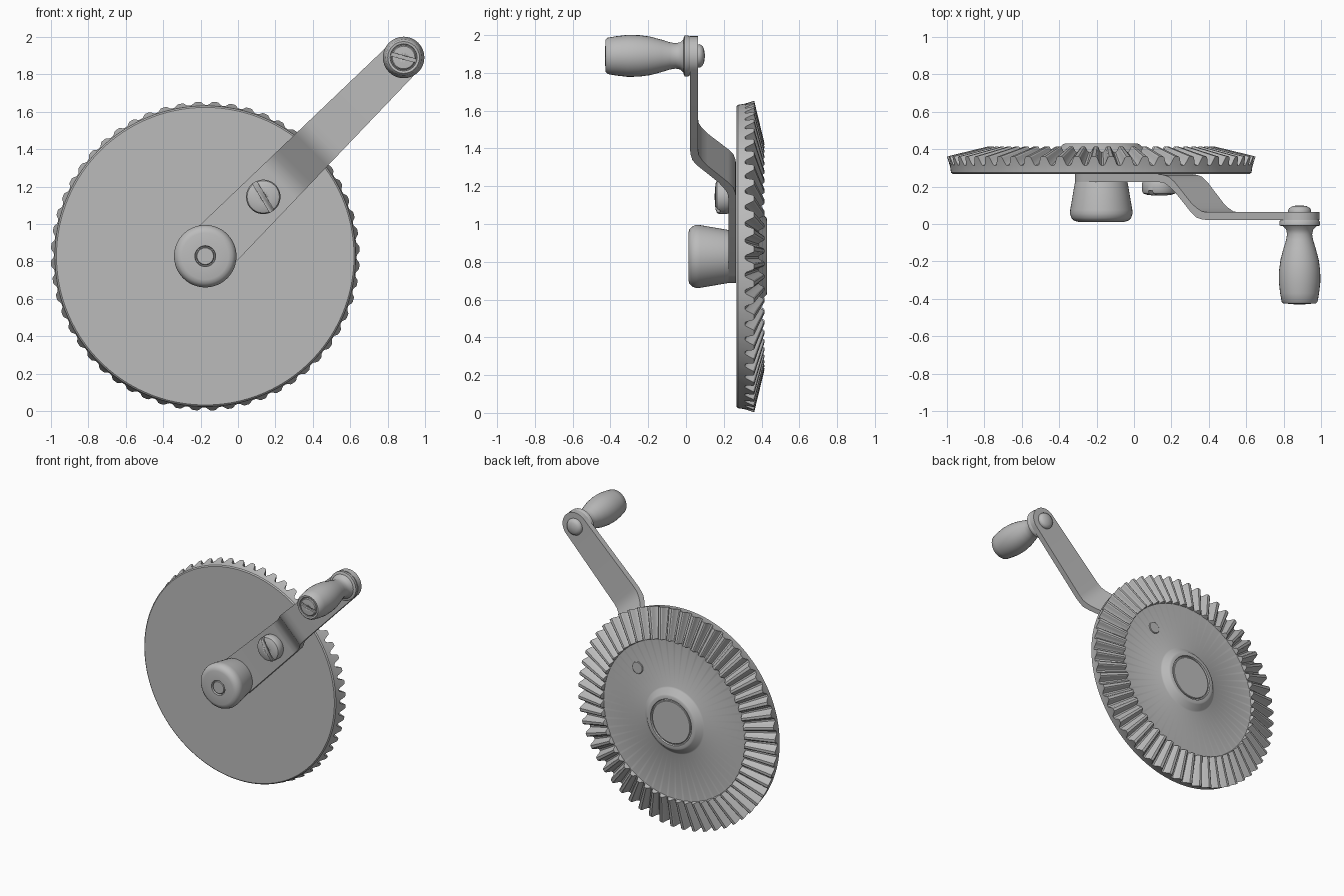
import bpy, bmesh, math
from mathutils import Vector, Matrix

if "Cube" in bpy.data.objects:
    bpy.data.objects.remove(bpy.data.objects["Cube"])

GEAR = (-0.175, 0.828)      # x, z of the gear axis
GRIP = (0.885, 1.89)        # x, z of the handle axis
BOLT = (0.135, 1.145)       # x, z of the clamping screw

metal = bpy.data.materials.new("grey metal")
metal.diffuse_color = (0.5, 0.5, 0.5, 1)
metal.use_nodes = True
metal.node_tree.nodes["Principled BSDF"].inputs["Base Color"].default_value = metal.diffuse_color


def finish(name, bm, angle=35):
    bmesh.ops.remove_doubles(bm, verts=bm.verts, dist=1e-5)
    bmesh.ops.recalc_face_normals(bm, faces=bm.faces)
    me = bpy.data.meshes.new(name)
    bm.to_mesh(me)
    bm.free()
    ob = bpy.data.objects.new(name, me)
    bpy.context.collection.objects.link(ob)
    me.materials.append(metal)
    bpy.ops.object.select_all(action='DESELECT')
    ob.select_set(True)
    bpy.context.view_layer.objects.active = ob
    bpy.ops.object.shade_smooth_by_angle(angle=math.radians(angle))
    return ob


def bridge(bm, rings):
    for a, b in zip(rings, rings[1:]):
        n = len(a)
        for i in range(n):
            j = (i + 1) % n
            bm.faces.new((a[i], a[j], b[j], b[i]))
    bm.faces.new(rings[0])
    bm.faces.new(rings[-1])


def lathe(name, centre, profile, segs=48, angle=35):
    """Spin (radius, y) points about an axis along y."""
    bm = bmesh.new()
    rings = []
    for r, y in profile:
        rings.append([bm.verts.new((centre[0] + r * math.cos(2 * math.pi * i / segs), y,
                                    centre[1] + r * math.sin(2 * math.pi * i / segs)))
                      for i in range(segs)])
    bridge(bm, rings)
    return finish(name, bm, angle)


def cut_slot(ob, centre, y, size, tilt):
    """Cut a screwdriver slot with a box turned about y."""
    bm = bmesh.new()
    bmesh.ops.create_cube(bm, size=1)
    bm.transform(Matrix.Translation((centre[0], y, centre[1]))
                 @ Matrix.Rotation(math.radians(tilt), 4, 'Y')
                 @ Matrix.Diagonal((*size, 1)))
    cutter = finish("slot_cutter", bm)
    cutter.hide_render = True
    mod = ob.modifiers.new("slot", 'BOOLEAN')
    mod.operation = 'DIFFERENCE'
    mod.solver = 'EXACT'
    mod.object = cutter
    bpy.context.view_layer.objects.active = ob
    bpy.ops.object.modifier_apply(modifier=mod.name)
    bpy.data.objects.remove(cutter, do_unlink=True)


# Bevel gear: one radial section swept round, with the tooth height varying
TEETH = 56
tooth = [(0.0, 0), (0.14, 0), (0.22, 0.15), (0.30, 0.5), (0.38, 0.88), (0.46, 1),
         (0.68, 1), (0.76, 0.88), (0.84, 0.5), (0.92, 0.15)]


def mix(a, b, t):
    return (a[0] + (b[0] - a[0]) * t, a[1] + (b[1] - a[1]) * t)


bm = bmesh.new()
columns = []
for k in range(TEETH):
    for f, t in tooth:
        a = 2 * math.pi * (k + f) / TEETH
        section = [(0.795, 0.268), (0.803, 0.275), (0.808, 0.308),
                   mix((0.809, 0.312), (0.825, 0.361), t),
                   mix((0.598, 0.384), (0.602, 0.415), t),
                   (0.595, 0.383), (0.25, 0.385), (0.24, 0.39), (0.205, 0.425),
                   (0.195, 0.43), (0.172, 0.43), (0.168, 0.42)]
        columns.append([bm.verts.new((GEAR[0] + r * math.sin(a), y, GEAR[1] + r * math.cos(a)))
                        for r, y in section])
bridge(bm, [list(ring) for ring in zip(*columns)])
finish("bevel_gear", bm, 30)

# Cranked arm: tapering strip with round ends and a double bend
U = Vector((1, 0, 1)).normalized()
V = Vector((-1, 0, 1)).normalized()
LENGTH = math.hypot(GRIP[0] - GEAR[0], GRIP[1] - GEAR[1])
R0, R1 = 0.14, 0.105
bend = [(0.56, 0.245), (0.60, 0.241), (0.64, 0.225), (0.68, 0.197), (0.80, 0.088),
        (0.84, 0.060), (0.88, 0.046), (0.92, 0.042)]
stations = []
for i in range(13):
    a = math.pi / 2 * i / 12
    stations.append((-R0 * math.cos(a), max(R0 * math.sin(a), 0.002), 0.245))
for s, y in bend:
    stations.append((s, R0 + (R1 - R0) * s / LENGTH, y))
for i in range(13):
    a = math.pi / 2 * i / 12
    stations.append((LENGTH + R1 * math.sin(a), max(R1 * math.cos(a), 0.002), 0.042))
bm = bmesh.new()
rings = []
for s, w, y in stations:
    base = Vector((GEAR[0], y, GEAR[1])) + U * s
    h = 0.026 if 0.62 < s < 0.86 else 0.021
    rings.append([bm.verts.new(base + V * (w * p) + Vector((0, h * q, 0)))
                  for p, q in ((-1, -1), (1, -1), (1, 1), (-1, 1))])
bridge(bm, rings)
finish("crank_arm", bm)

# Hub knob with a pin hole in its face
lathe("hub_knob", GEAR, [(0.138, 0.228), (0.142, 0.215), (0.166, 0.075), (0.167, 0.055),
                         (0.160, 0.033), (0.145, 0.018), (0.125, 0.012), (0.056, 0.012),
                         (0.053, 0.03)])
lathe("hub_pin", GEAR, [(0.048, 0.05), (0.048, 0.02), (0.044, 0.016)], 32)
lathe("axle_end", GEAR, [(0.160, 0.40), (0.160, 0.425), (0.156, 0.428)])

# Clamping screw and its end on the back of the gear
screw = lathe("arm_screw", BOLT, [(0.088, 0.228), (0.092, 0.215), (0.092, 0.175),
                                  (0.086, 0.164), (0.07, 0.157), (0.04, 0.153), (0.012, 0.152)])
cut_slot(screw, BOLT, 0.15, (0.3, 0.06, 0.026), 59)
lathe("screw_end", BOLT, [(0.045, 0.37), (0.045, 0.388), (0.041, 0.391)], 32)

# Turned handle grip with a collar
lathe("handle_grip", GRIP, [(0.070, -0.410), (0.072, -0.424), (0.085, -0.426), (0.096, -0.415),
                            (0.104, -0.37), (0.111, -0.31), (0.110, -0.25), (0.102, -0.19),
                            (0.086, -0.13), (0.072, -0.085), (0.067, -0.055), (0.072, -0.030),
                            (0.090, -0.012), (0.095, -0.005)], 32)
lathe("handle_collar", GRIP, [(0.098, -0.012), (0.108, -0.007), (0.108, 0.012), (0.102, 0.021)])
pin = lathe("handle_screw", GRIP, [(0.066, -0.38), (0.066, -0.422), (0.060, -0.427),
                                   (0.03, -0.429), (0.008, -0.430)], 32)
cut_slot(pin, GRIP, -0.43, (0.2, 0.03, 0.018), 15)
lathe("handle_rivet", GRIP, [(0.060, 0.055), (0.062, 0.072), (0.055, 0.085),
                             (0.038, 0.095), (0.015, 0.099), (0.004, 0.1)], 32)
